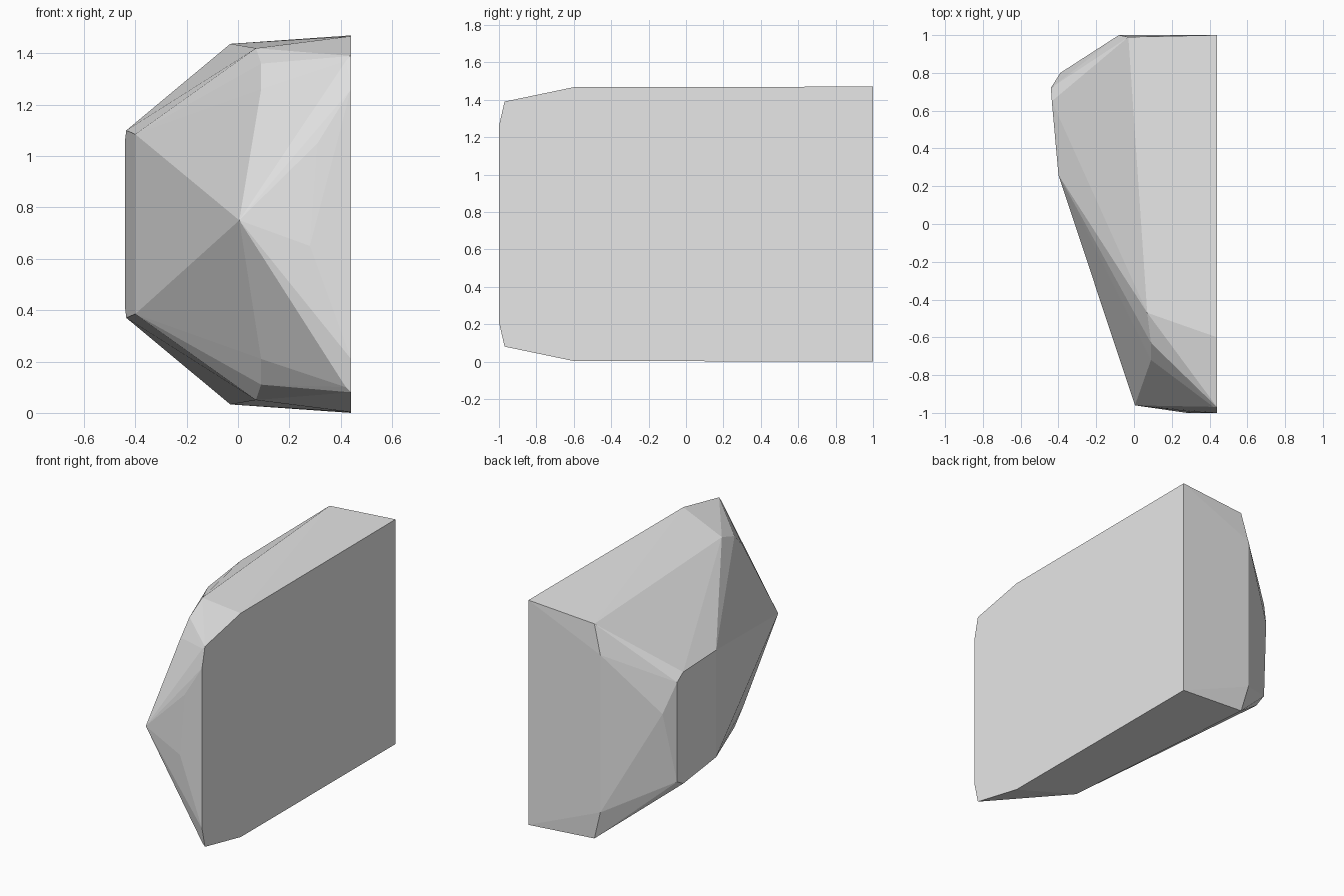
import bpy
import bmesh
import math

cube = bpy.data.objects.get("Cube")
if cube:
    bpy.data.objects.remove(cube, do_unlink=True)

HEIGHT = 1.47

# Corners of the upper half, repeated at the bottom
flat_side = [(0.44, 1, 1.47), (0.44, -0.6, 1.467), (0.44, -0.97, 1.39), (0.44, -1, 1.26)]
back_edge = [(-0.03, 0.99, 1.437), (-0.08, 1, 1.25)]
bulging_side = [(-0.44, 0.72, 1.06), (-0.435, 0.65, 1.1), (-0.4, 0.26, 1.085)]
front_shoulder = [(0.07, -0.47, 1.42), (0.09, -0.63, 1.36), (0.09, -0.72, 1.26),
                  (0.42, -0.968, 1.37)]
# Corners that occur once
single = [(0.005, -0.96, 0.75), (0.31, -0.995, 1.05), (0.28, -1, 0.65), (-0.39, 0.8, 0.87)]

upper = flat_side + back_edge + bulging_side + front_shoulder
lower = [(x, y, HEIGHT - z) for x, y, z in upper]

# Faceted stone body: convex skin over the corners
bm = bmesh.new()
for co in upper + lower + single:
    bm.verts.new(co)
bmesh.ops.convex_hull(bm, input=bm.verts[:])
loose = [v for v in bm.verts if not v.link_faces]
bmesh.ops.delete(bm, geom=loose, context='VERTS')
bmesh.ops.dissolve_limit(bm, angle_limit=math.radians(0.5),
                         verts=bm.verts[:], edges=bm.edges[:])
bmesh.ops.recalc_face_normals(bm, faces=bm.faces[:])
mesh = bpy.data.meshes.new("stone_body")
bm.to_mesh(mesh)
bm.free()

# Plain grey stone
mat = bpy.data.materials.new("light_grey")
mat.use_nodes = True
grey = (0.8, 0.8, 0.8, 1)
mat.diffuse_color = grey
mat.node_tree.nodes["Principled BSDF"].inputs["Base Color"].default_value = grey
mesh.materials.append(mat)

body = bpy.data.objects.new("stone_body", mesh)
bpy.context.collection.objects.link(body)
